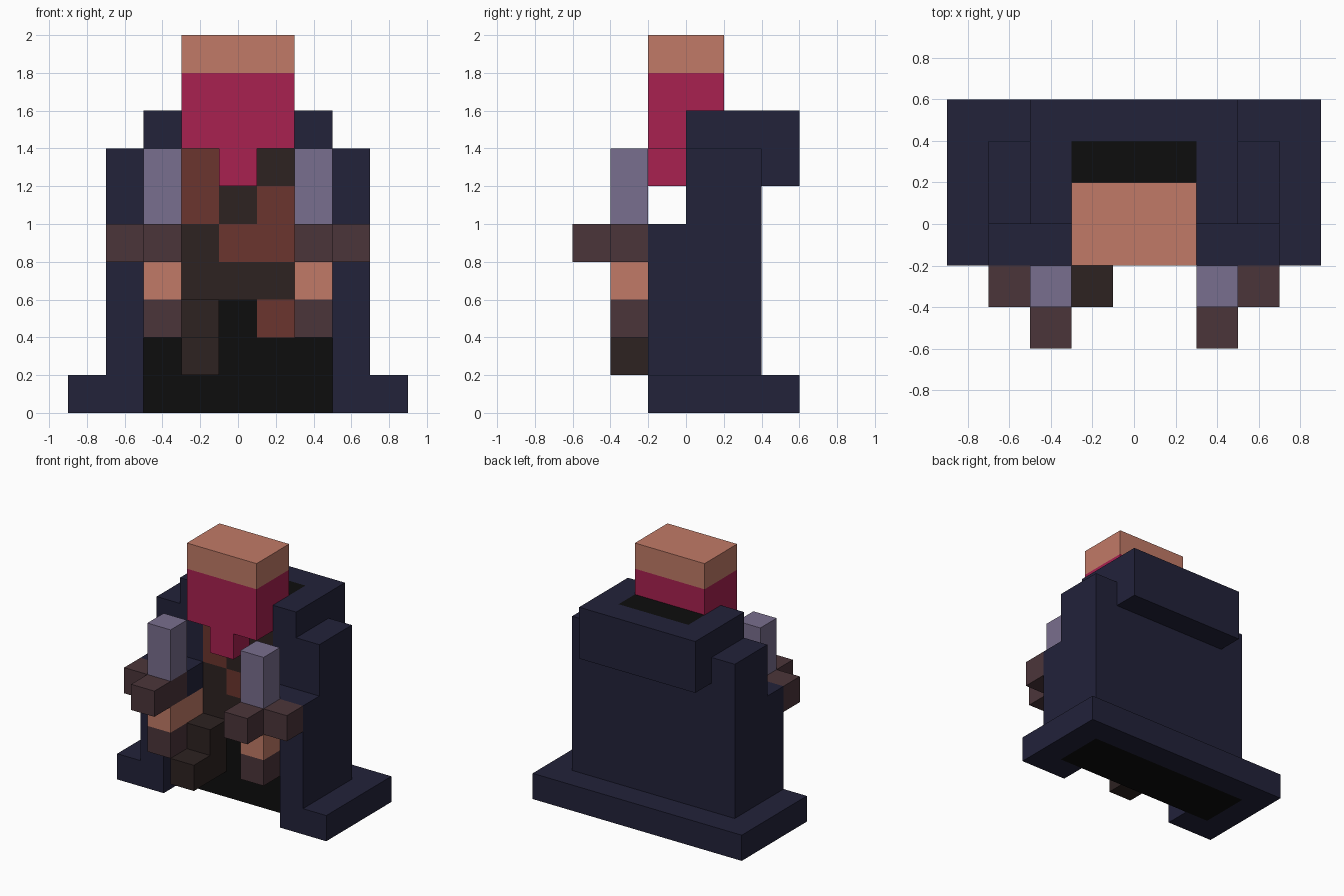
import bpy
import bmesh

cube = bpy.data.objects.get("Cube")
if cube:
    bpy.data.objects.remove(cube, do_unlink=True)


def linear(c):
    c /= 255
    return c / 12.92 if c <= 0.04045 else ((c + 0.055) / 1.055) ** 2.4


def material(name, rgb):
    mat = bpy.data.materials.new(name)
    mat.use_nodes = True
    colour = (*[linear(c) for c in rgb], 1)
    mat.diffuse_color = colour
    bsdf = next(n for n in mat.node_tree.nodes if n.type == "BSDF_PRINCIPLED")
    bsdf.inputs["Base Color"].default_value = colour
    bsdf.inputs["Roughness"].default_value = 0.9
    return mat


navy = material("navy", (34, 34, 58))
black = material("black", (13, 13, 13))
skin = material("skin", (193, 122, 103))
crimson = material("crimson", (168, 33, 80))
lilac = material("lilac", (121, 110, 142))
mauve = material("mauve", (75, 53, 58))
dark_brown = material("dark brown", (45, 34, 33))
red_brown = material("red brown", (107, 53, 46))


def block(name, mat, x, y, z):
    """Axis-aligned box from (min, max) ranges."""
    bm = bmesh.new()
    bmesh.ops.create_cube(bm, size=1)
    for v in bm.verts:
        for i, (lo, hi) in enumerate((x, y, z)):
            v.co[i] = lo if v.co[i] < 0 else hi
    mesh = bpy.data.meshes.new(name)
    bm.to_mesh(mesh)
    bm.free()
    mesh.materials.append(mat)
    obj = bpy.data.objects.new(name, mesh)
    bpy.context.collection.objects.link(obj)
    return obj


def pair(name, mat, x, y, z):
    """Matching boxes on the model's left (+x) and right (-x)."""
    block("left_" + name, mat, x, y, z)
    block("right_" + name, mat, (-x[1], -x[0]), y, z)


# Spreading base with a dark core and a notch at the front
block("base_core", black, (-0.7, 0.7), (0, 0.4), (0, 0.2))
block("base_rear", navy, (-0.9, 0.9), (0.4, 0.6), (0, 0.2))
pair("base_side", navy, (0.7, 0.9), (-0.2, 0.4), (0, 0.2))
pair("base_front", navy, (0.5, 0.7), (-0.2, 0), (0, 0.2))

# Cloak: back, side walls, front flaps and shoulders
block("cloak_back", navy, (-0.7, 0.7), (0.2, 0.4), (0.2, 1.4))
pair("cloak_side", navy, (0.5, 0.7), (0, 0.2), (0.2, 1.4))
pair("cloak_flap", navy, (0.5, 0.7), (-0.2, 0), (0.2, 1.0))
pair("shoulder", navy, (0.3, 0.5), (0, 0.2), (0.4, 1.4))
block("cloak_lining", black, (-0.5, 0.5), (0, 0.2), (0.2, 0.4))

# Lowered hood around the neck
pair("hood_side", navy, (0.3, 0.5), (0, 0.4), (1.4, 1.6))
block("hood_back", navy, (-0.5, 0.5), (0.4, 0.6), (1.2, 1.6))
block("hood_opening", black, (-0.3, 0.3), (0.2, 0.4), (1.4, 1.6))

# Patchwork torso: rows from the bottom up, columns from -x to +x
shades = {"k": black, "d": dark_brown, "r": red_brown}
for row, colours in enumerate(("dkr", "ddd", "drr", "rdr", "rdd")):
    for col, key in enumerate(colours):
        x, z = -0.3 + 0.2 * col, 0.4 + 0.2 * row
        block(f"torso_patch_{row}_{col}", shades[key],
              (x, x + 0.2), (0, 0.2), (z, z + 0.2))

# Single visible leg with its foot forward
block("right_leg", dark_brown, (-0.3, -0.1), (-0.2, 0), (0.2, 0.6))
block("right_foot", dark_brown, (-0.3, -0.1), (-0.4, -0.2), (0.2, 0.4))

# Arms gripping a pair of short blades
pair("sleeve", navy, (0.3, 0.5), (-0.2, 0), (0.8, 1.0))
pair("forearm", skin, (0.3, 0.5), (-0.4, 0), (0.6, 0.8))
pair("pommel", mauve, (0.3, 0.5), (-0.4, -0.2), (0.4, 0.6))
pair("guard_front", mauve, (0.3, 0.5), (-0.6, -0.2), (0.8, 1.0))
pair("guard_side", mauve, (0.5, 0.7), (-0.4, -0.2), (0.8, 1.0))
pair("blade", lilac, (0.3, 0.5), (-0.4, -0.2), (1.0, 1.4))

# Head with a face wrap hanging to a point
block("head_top", skin, (-0.3, 0.3), (-0.2, 0.2), (1.8, 2.0))
block("face_wrap", crimson, (-0.3, 0.3), (-0.2, 0.2), (1.4, 1.8))
block("wrap_tip", crimson, (-0.1, 0.1), (-0.2, 0), (1.2, 1.4))
